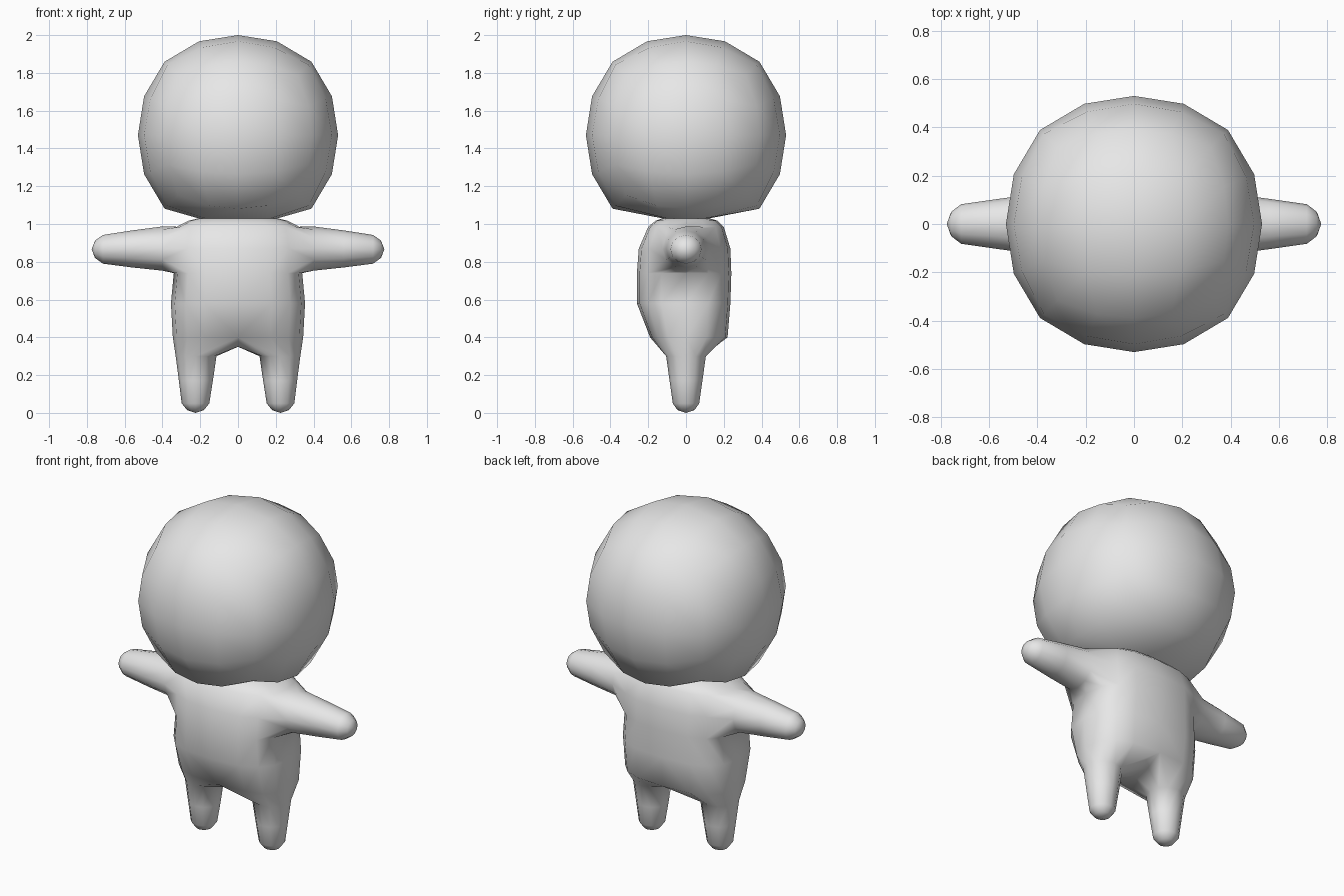
import bpy, bmesh, math

cube = bpy.data.objects.get("Cube")
if cube:
    bpy.data.objects.remove(cube, do_unlink=True)

grey = bpy.data.materials.new("plain grey")
grey.use_nodes = True
grey.diffuse_color = (0.8, 0.8, 0.8, 1)
grey.node_tree.nodes["Principled BSDF"].inputs["Base Color"].default_value = (0.8, 0.8, 0.8, 1)


def finish(bm, name):
    """Turn a bmesh into a smooth grey object."""
    bmesh.ops.recalc_face_normals(bm, faces=bm.faces[:])
    for f in bm.faces:
        f.smooth = True
    mesh = bpy.data.meshes.new(name)
    bm.to_mesh(mesh)
    bm.free()
    mesh.materials.append(grey)
    obj = bpy.data.objects.new(name, mesh)
    bpy.context.collection.objects.link(obj)
    return obj


def bridge(bm, a, b, closed=True):
    """Quads between two rows with the same number of vertices."""
    n = len(a)
    for i in range(n if closed else n - 1):
        j = (i + 1) % n
        bm.faces.new((a[i], a[j], b[j], b[i]))


def limb(bm, loop, start, stations, place, tip):
    """Continue an open loop along elliptical rings (t, cu, cv, ru, rv) to a tip."""
    n = len(loop)
    for t, cu, cv, ru, rv in stations:
        ring = []
        for i in range(n):
            a = math.radians(start + 360 * i / n)
            ring.append(bm.verts.new(place(t, cu + ru * math.cos(a), cv + rv * math.sin(a))))
        bridge(bm, loop, ring)
        loop = ring
    end = bm.verts.new(tip)
    for i in range(n):
        bm.faces.new((loop[i], loop[(i + 1) % n], end))


# Head: rounded cube whose underside narrows to an open neck
bm = bmesh.new()
bmesh.ops.create_cube(bm, size=2)
bmesh.ops.subdivide_edges(bm, edges=bm.edges[:], cuts=3, use_grid_fill=True)
bottom = None
for v in bm.verts:
    x, y, z = v.co
    if z < -0.99 and max(abs(x), abs(y)) < 0.6:
        k = 0.82 if abs(x) > 0.1 and abs(y) > 0.1 else 1
        v.co = (0.42 * x * k, 0.25 * y * k, 1.03)
        if abs(x) + abs(y) < 0.1:
            bottom = v
        continue
    p = v.co.copy()
    for i in range(3):
        p[i] = math.tan(p[i] * math.pi / 4)
    r = 0.53 + 0.02 * sorted(abs(c) for c in p)[1]
    v.co = p.normalized() * r
    v.co.z += 1.47
bmesh.ops.delete(bm, geom=[bottom], context='VERTS')
finish(bm, "head")

# Body: left half, mirrored; rings are (z, half width, front depth, back depth)
bm = bmesh.new()
RINGS = [(0.40, 0.345, 0.19, 0.22), (0.58, 0.355, 0.26, 0.235),
         (0.74, 0.34, 0.26, 0.24), (0.87, 0.345, 0.25, 0.235),
         (0.985, 0.325, 0.20, 0.20), (1.018, 0.26, 0.16, 0.165),
         (1.03, 0.21, 0.125, 0.125)]
rows = []
for z, w, front, back in RINGS:
    row = []
    for k in range(9):
        a = math.radians((k - 4) * 22.5)
        x = 0 if k in (0, 8) else w * math.cos(a) ** 0.72
        y = math.copysign(abs(math.sin(a)) ** 0.72, a) * (front if a < 0 else back)
        row.append(bm.verts.new((x, y, z)))
    rows.append(row)
for i in range(len(rows) - 1):
    if i in (2, 3):  # leave the arm opening between these rows
        bridge(bm, rows[i][:3], rows[i + 1][:3], False)
        bridge(bm, rows[i][6:], rows[i + 1][6:], False)
    else:
        bridge(bm, rows[i], rows[i + 1], False)

# Arm grows from the opening in the side
arm_loop = rows[2][2:7] + [rows[3][6]] + rows[4][6:1:-1] + [rows[3][2]]
limb(bm, arm_loop, -150,
     [(0.40, 0, 0.87, 0.125, 0.117), (0.56, 0, 0.868, 0.104, 0.098),
      (0.715, 0, 0.866, 0.082, 0.076), (0.757, 0, 0.866, 0.05, 0.046)],
     lambda t, u, v: (t, u, v), (0.775, 0, 0.866))

# Leg grows from the underside, with the crotch along the centre line
crotch = [bm.verts.new((0, y, 0.35)) for y in (0.12, 0.0, -0.1)]
limb(bm, rows[0] + crotch, -120,
     [(0.30, 0.222, 0, 0.108, 0.105), (0.17, 0.223, 0, 0.09, 0.087),
      (0.05, 0.225, 0, 0.073, 0.07), (0.015, 0.225, 0, 0.045, 0.045)],
     lambda t, u, v: (u, v, t), (0.225, 0, 0))

body = finish(bm, "body")
mirror = body.modifiers.new("mirror", 'MIRROR')
mirror.use_clip = True
mirror.merge_threshold = 0.001
